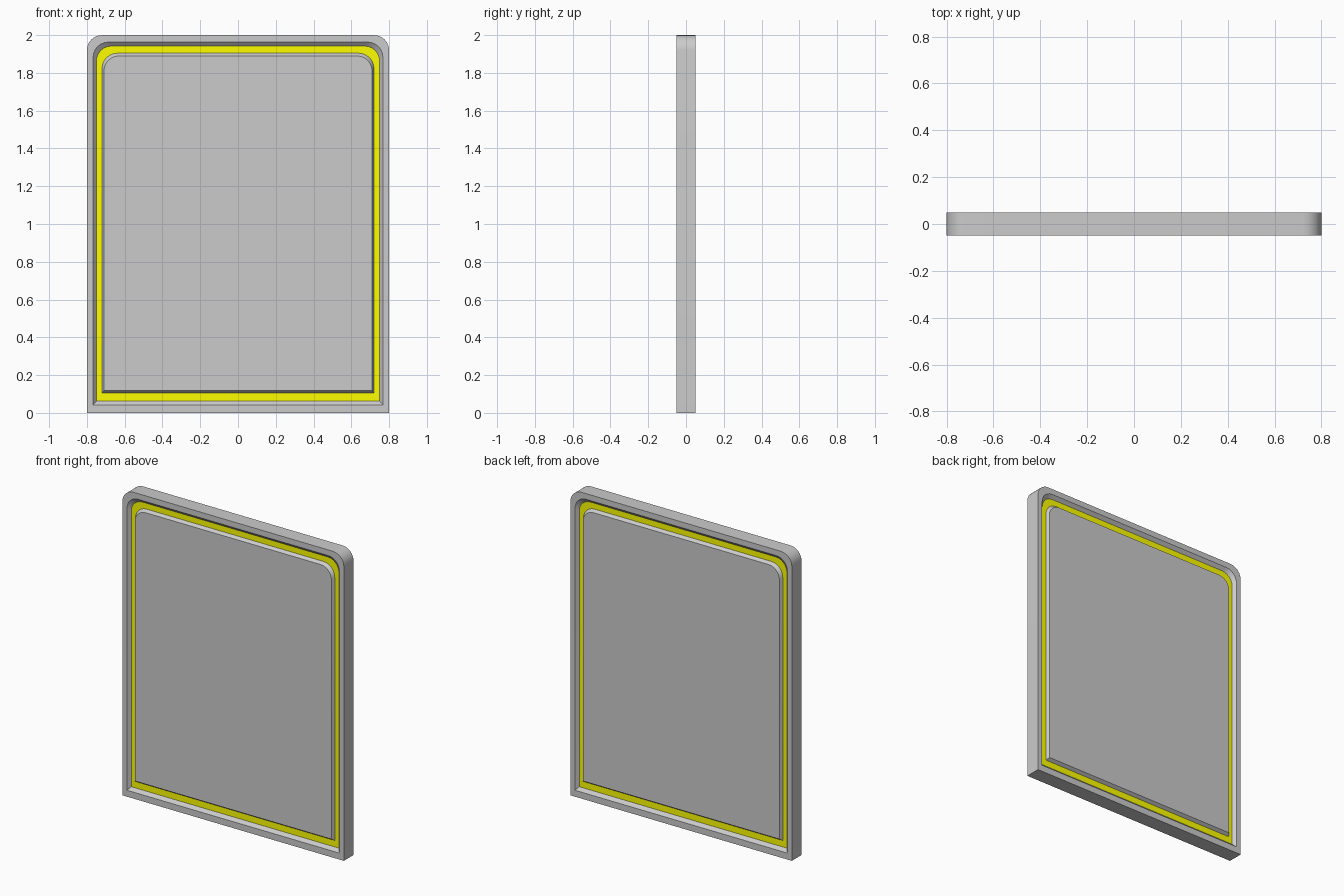
import bpy, bmesh, math

if "Cube" in bpy.data.objects:
    bpy.data.objects.remove(bpy.data.objects["Cube"])

SEG = 6  # segments per rounded top corner


def outline(half_w, bottom, top, r):
    """Rectangle with square bottom corners and rounded top corners."""
    pts = [(-half_w, bottom), (half_w, bottom)]
    for cx, start in ((half_w - r, 0), (-half_w + r, 90)):
        for i in range(SEG + 1):
            a = math.radians(start + 90 * i / SEG)
            pts.append((cx + r * math.cos(a), top - r + r * math.sin(a)))
    return pts


# Loops from the rim to the centre panel: half width, bottom, top, radius, depth
LOOPS = [
    (0.80, 0.00, 2.00, 0.08, 0.00),    # outer edge
    (0.767, 0.042, 1.963, 0.08, 0.00),  # groove outer lip
    (0.75, 0.062, 1.942, 0.08, 0.02),   # groove floor, outer
    (0.72, 0.104, 1.904, 0.08, 0.02),   # groove floor, inner
    (0.71, 0.118, 1.89, 0.08, 0.00),    # centre panel edge
]
HALF_T = 0.05

yellow = bpy.data.materials.new("yellow_stripe")
yellow.diffuse_color = (1.0, 1.0, 0.0, 1.0)
yellow.use_nodes = True
yellow.node_tree.nodes["Principled BSDF"].inputs["Base Color"].default_value = yellow.diffuse_color
grey = bpy.data.materials.new("panel_grey")
grey.diffuse_color = (0.8, 0.8, 0.8, 1.0)
grey.use_nodes = True
grey.node_tree.nodes["Principled BSDF"].inputs["Base Color"].default_value = grey.diffuse_color

bm = bmesh.new()
outer = []
for side in (-1, 1):
    rings = [[bm.verts.new((x, side * (HALF_T - d), z)) for x, z in outline(w, b, t, r)]
             for w, b, t, r, d in LOOPS]
    n = len(rings[0])
    # Rim, groove walls and coloured groove floor
    for k in range(len(rings) - 1):
        for i in range(n):
            j = (i + 1) % n
            f = bm.faces.new((rings[k][i], rings[k][j], rings[k + 1][j], rings[k + 1][i]))
            f.material_index = 1 if k == 2 else 0
    # Centre panel
    bm.faces.new(rings[-1])
    outer.append(rings[0])

# Side walls joining front and back
for i in range(n):
    j = (i + 1) % n
    bm.faces.new((outer[0][i], outer[0][j], outer[1][j], outer[1][i]))
bmesh.ops.recalc_face_normals(bm, faces=bm.faces[:])

mesh = bpy.data.meshes.new("door_panel")
bm.to_mesh(mesh)
bm.free()
mesh.materials.append(grey)
mesh.materials.append(yellow)
panel = bpy.data.objects.new("door_panel", mesh)
bpy.context.collection.objects.link(panel)
bpy.context.view_layer.objects.active = panel
panel.select_set(True)
bpy.ops.object.shade_smooth_by_angle(angle=math.radians(30))
